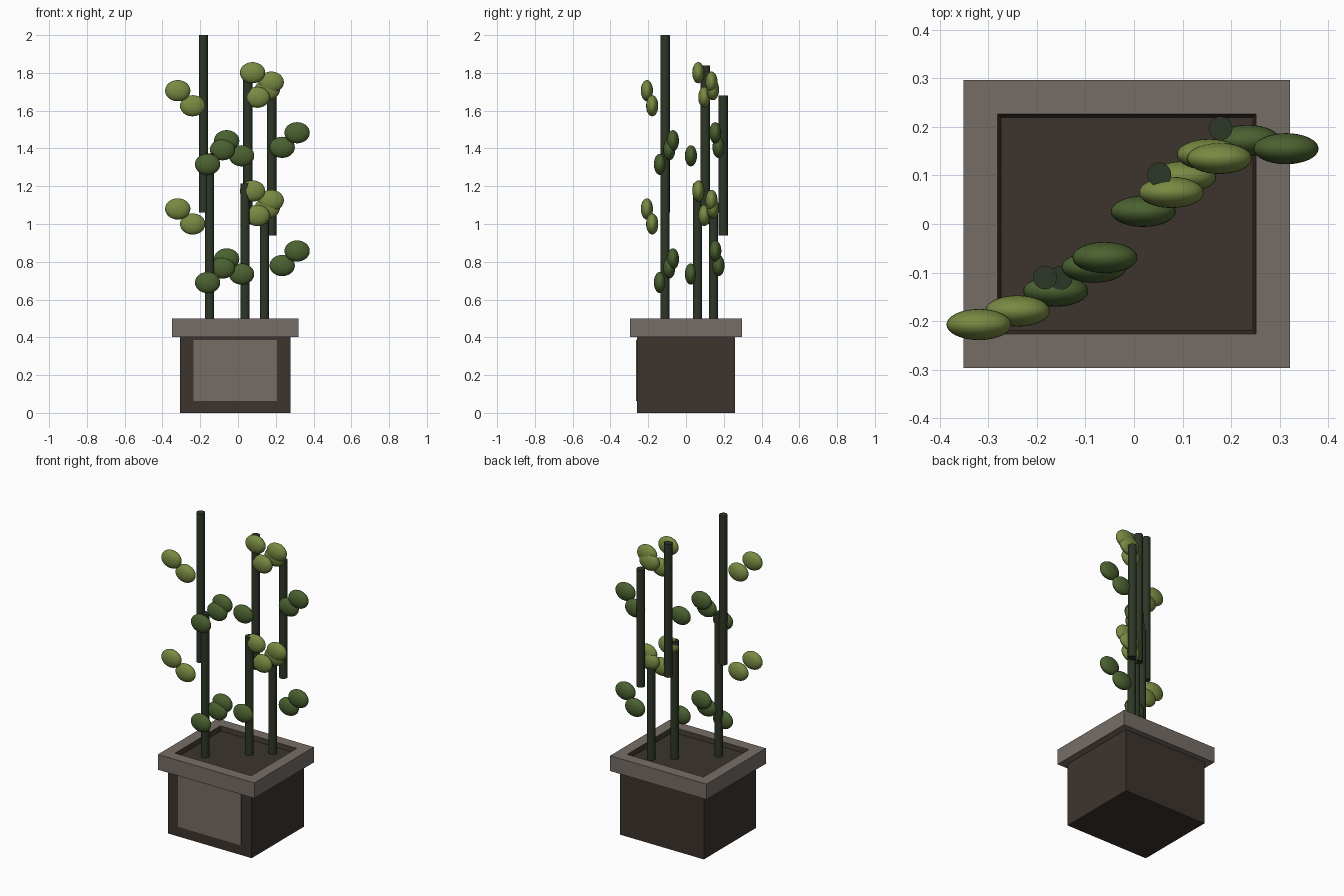
import bpy, bmesh, math

cube = bpy.data.objects.get("Cube")
if cube:
    bpy.data.objects.remove(cube, do_unlink=True)


def material(name, r, g, b):
    m = bpy.data.materials.new(name)
    m.use_nodes = True
    m.diffuse_color = (r, g, b, 1)
    m.node_tree.nodes["Principled BSDF"].inputs["Base Color"].default_value = (r, g, b, 1)
    return m


STONE = material("grey stone", .18, .152, .134)
EARTH = material("dark brown", .046, .034, .027)
STEM = material("stem green", .026, .038, .02)
LIGHT = material("light leaf green", .19, .255, .055)
DARK = material("dark leaf green", .07, .12, .03)

CX = -0.0145  # pot centre along x


def finish(bm, name, mats, smooth=False):
    bmesh.ops.recalc_face_normals(bm, faces=bm.faces)
    me = bpy.data.meshes.new(name)
    bm.to_mesh(me)
    bm.free()
    ob = bpy.data.objects.new(name, me)
    bpy.context.collection.objects.link(ob)
    for m in mats:
        me.materials.append(m)
    if smooth:
        bpy.ops.object.select_all(action='DESELECT')
        ob.select_set(True)
        bpy.context.view_layer.objects.active = ob
        bpy.ops.object.shade_smooth_by_angle(angle=math.radians(40))
    return ob


def box(name, x, y, z0, z1, mat, cy=0.0):
    """Box with half sizes x, y between heights z0 and z1."""
    bm = bmesh.new()
    bmesh.ops.create_cube(bm, size=2)
    for v in bm.verts:
        v.co = (CX + v.co.x * x, cy + v.co.y * y, z0 if v.co.z < 0 else z1)
    return finish(bm, name, [mat])


# Pot body and front panel
box("pot_body", .292, .26, 0, .42, EARTH)
box("front_panel", .22, .004, .063, .387, STONE, cy=-.261)

# Rim: stacked rectangular loops, with a dark tapered inner wall
bm = bmesh.new()
loops = []
for x, y, z in ((.29, .258, .403), (.336, .296, .403), (.336, .296, .5),
                (.266, .226, .5), (.259, .219, .47)):
    loops.append([bm.verts.new((CX + sx * x, sy * y, z))
                  for sx, sy in ((-1, -1), (1, -1), (1, 1), (-1, 1))])
for k, (a, b) in enumerate(zip(loops, loops[1:])):
    for i in range(4):
        j = (i + 1) % 4
        f = bm.faces.new((a[i], a[j], b[j], b[i]))
        f.material_index = 1 if k == 3 else 0
finish(bm, "pot_rim", [STONE, EARTH])
box("soil", .262, .222, .41, .472, EARTH)


# Stems: a lower and a wider-spread upper set
def stem(name, x, y, z0, z1):
    bm = bmesh.new()
    bmesh.ops.create_cone(bm, cap_ends=True, segments=24, radius1=.0245,
                          radius2=.0245, depth=z1 - z0)
    bmesh.ops.translate(bm, verts=bm.verts, vec=(x, y, (z0 + z1) / 2))
    finish(bm, name, [STEM], True)


RISE = .626
stems = [((-.151, -.111), (-.183, -.11), 1.06, 2.0),
         ((.037, .061), (.052, .102), 1.0, 1.84),
         ((.14, .146), (.178, .197), .94, 1.68)]
for i, (low, high, z0, z1) in enumerate(stems, 1):
    stem(f"lower_stem_{i}", *low, z0 - RISE, z1 - RISE)
    stem(f"upper_stem_{i}", *high, z0, z1)

# Leaves: flattened ellipsoids, repeated in two tiers
light_leaves = [(-.319, -.207, 1.08), (-.24, -.179, 1.0), (.077, .065, 1.175),
                (.102, .097, 1.045), (.176, .135, 1.125), (.155, .143, 1.085)]
dark_leaves = [(-.161, -.138, .69), (-.082, -.089, .767), (-.06, -.069, .815),
               (.019, .026, .735), (.234, .172, .78), (.313, .155, .857)]
for shade, mat, spots in (("light", LIGHT, light_leaves), ("dark", DARK, dark_leaves)):
    for tier, rise in (("lower", 0), ("upper", RISE)):
        for i, (x, y, z) in enumerate(spots, 1):
            bm = bmesh.new()
            bmesh.ops.create_uvsphere(bm, u_segments=32, v_segments=16, radius=1)
            bmesh.ops.scale(bm, verts=bm.verts, vec=(.067, .032, .056))
            bmesh.ops.translate(bm, verts=bm.verts, vec=(x, y, z + rise))
            finish(bm, f"{tier}_{shade}_leaf_{i}", [mat], True)
